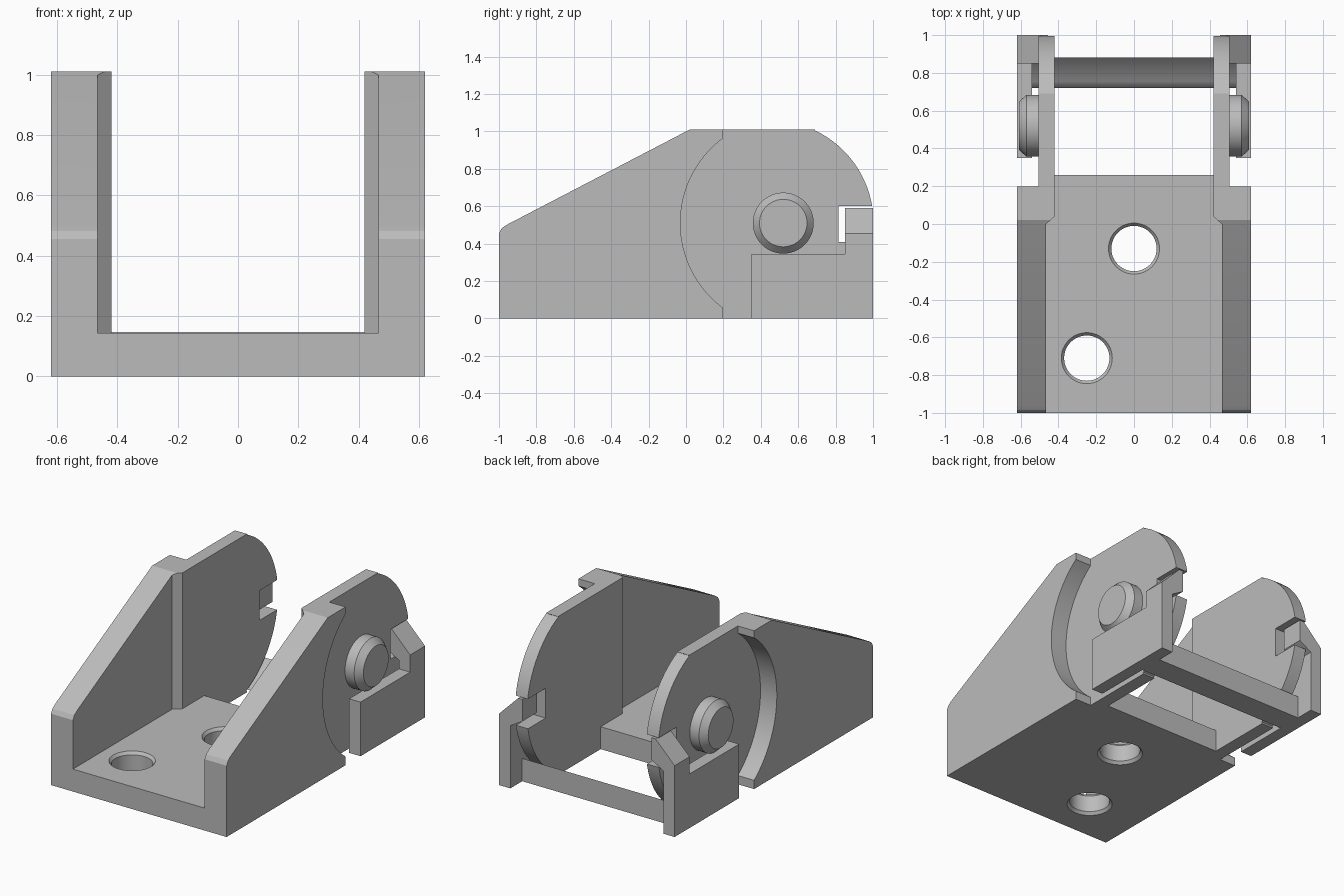
import bpy, bmesh
from math import sin, cos, pi, radians
from mathutils import Matrix, Vector

cube = bpy.data.objects.get("Cube")
if cube:
    bpy.data.objects.remove(cube, do_unlink=True)

grey = bpy.data.materials.new("neutral grey")
grey.use_nodes = True
GREY = (0.5, 0.5, 0.5, 1)
grey.diffuse_color = GREY
for node in grey.node_tree.nodes:
    if node.type == 'BSDF_PRINCIPLED':
        node.inputs["Base Color"].default_value = GREY

WIDTH, PLATE_OUT, PLATE_IN = 0.62, 0.505, 0.42
MID_Z, TOP = 0.51, 1.01


def finish(name, bm):
    bmesh.ops.recalc_face_normals(bm, faces=bm.faces[:])
    mesh = bpy.data.meshes.new(name)
    bm.to_mesh(mesh)
    bm.free()
    mesh.materials.append(grey)
    obj = bpy.data.objects.new(name, mesh)
    bpy.context.collection.objects.link(obj)
    return obj


def prism(name, points, axis, lo, hi):
    """Extrude a 2D outline along one axis; the outline uses the other two axes in order."""
    def place(p, d):
        v = list(p)
        v.insert("xyz".index(axis), d)
        return Vector(v)
    bm = bmesh.new()
    face = bm.faces.new([bm.verts.new(place(p, lo)) for p in points])
    out = bmesh.ops.extrude_face_region(bm, geom=[face])
    shift = place((0, 0), hi - lo)
    bmesh.ops.translate(bm, vec=shift, verts=[v for v in out["geom"] if isinstance(v, bmesh.types.BMVert)])
    return finish(name, bm)


def box(name, x, y, z):
    return prism(name, [(x[0], y[0]), (x[1], y[0]), (x[1], y[1]), (x[0], y[1])], "z", *z)


def lathe(name, profile, matrix):
    """Revolve (radius, height) points about z, then place with a matrix."""
    bm = bmesh.new()
    verts = [bm.verts.new((r, 0, h)) for r, h in profile]
    edges = [bm.edges.new(pair) for pair in zip(verts, verts[1:])]
    bmesh.ops.spin(bm, geom=verts + edges, cent=(0, 0, 0), axis=(0, 0, 1),
                   angle=2 * pi, steps=48, use_duplicate=False)
    bmesh.ops.remove_doubles(bm, verts=bm.verts[:], dist=1e-4)
    bm.transform(matrix)
    return finish(name, bm)


def combine(target, tool, operation):
    mod = target.modifiers.new("boolean", 'BOOLEAN')
    mod.operation, mod.solver, mod.object = operation, 'EXACT', tool
    bpy.context.view_layer.update()
    graph = bpy.context.evaluated_depsgraph_get()
    mesh = bpy.data.meshes.new_from_object(target.evaluated_get(graph))
    target.modifiers.clear()
    target.data = mesh
    bpy.data.objects.remove(tool, do_unlink=True)


def arc(cy, radius, start, end, steps):
    angles = [radians(start + (end - start) * i / steps) for i in range(steps + 1)]
    return [(cy + radius * cos(a), MID_Z + radius * sin(a)) for a in angles]


def span(side, a, b):
    return sorted((side * a, side * b))


# Bracket: full-width side outline, then cut to shape
outline = [(-1, 0), (0.69, 0)] + arc(0.455, 0.548, -65, 65, 32)
outline += [(0.69, TOP), (0.02, TOP), (-0.96, 0.5), (-0.985, 0.482), (-1, 0.455)]
bracket = prism("hinge_bracket", outline, "x", -WIDTH, WIDTH)

# Channel between the walls, narrowing at the plates
half = [(0.465, -1.2), (0.465, 0), (PLATE_IN, 0.04), (PLATE_IN, 1.2)]
channel = half + [(-x, y) for x, y in reversed(half)]
combine(bracket, prism("channel_cutter", channel, "z", 0.143, 1.5), 'DIFFERENCE')
combine(bracket, box("opening_cutter", (-PLATE_IN, PLATE_IN), (0.26, 1.2), (-0.5, 0.5)), 'DIFFERENCE')

# Round recess outside each plate, and the catch notch
recess = [(0.2, -0.2), (1.2, -0.2), (1.2, 1.2), (0.2, 1.2)] + arc(0.535, 0.565, 126.5, 233.5, 32)
for side in (1, -1):
    combine(bracket, prism("recess_cutter", recess, "x", *span(side, PLATE_OUT, 0.8)), 'DIFFERENCE')
    combine(bracket, box("notch_cutter", span(side, 0.3, 0.8), (0.815, 1.2), (0.41, 0.6)), 'DIFFERENCE')

# Chamfered mounting holes
hole = [(0, -0.03), (0.15, -0.03), (0.135, 0), (0.12, 0.018), (0.12, 0.125),
        (0.135, 0.143), (0.15, 0.17), (0, 0.17)]
for x, y in ((0, -0.13), (-0.25, -0.71)):
    combine(bracket, lathe("hole_cutter", hole, Matrix.Translation((x, y, 0))), 'DIFFERENCE')

# Pivot bosses
boss = [(0, 0.5), (0.163, 0.5), (0.163, 0.57), (0.127, 0.61), (0, 0.61)]
parts = [bracket]
for side, label in ((1, "left"), (-1, "right")):
    turn = Matrix.Translation((0, 0.52, MID_Z)) @ Matrix.Rotation(side * pi / 2, 4, 'Y')
    parts.append(lathe(label + "_pivot_boss", boss, turn))

# Latch: cross bar with a curved inner face, side cheeks and hooked uprights
bar = [(0.72, 0), (0.88, 0)] + arc(0.455, 0.56, -40.5, -59.5, 10)
latch = prism("latch_frame", bar, "x", -0.55, 0.55)
hook = [(0.54, 0), (WIDTH, 0), (WIDTH, 0.455), (0.485, 0.59), (0.455, 0.59), (0.455, 0.45), (0.54, 0.4)]
for side in (1, -1):
    combine(latch, box("cheek", span(side, 0.54, WIDTH), (0.35, 1), (0, 0.345)), 'UNION')
    upright = prism("upright", [(side * x, z) for x, z in hook], "y", 0.85, 1)
    combine(latch, upright, 'UNION')
parts.append(latch)

# Smooth the round surfaces, keep edges sharp
bpy.ops.object.select_all(action='DESELECT')
for obj in parts:
    obj.select_set(True)
bpy.context.view_layer.objects.active = bracket
bpy.ops.object.shade_smooth_by_angle(angle=radians(25))
